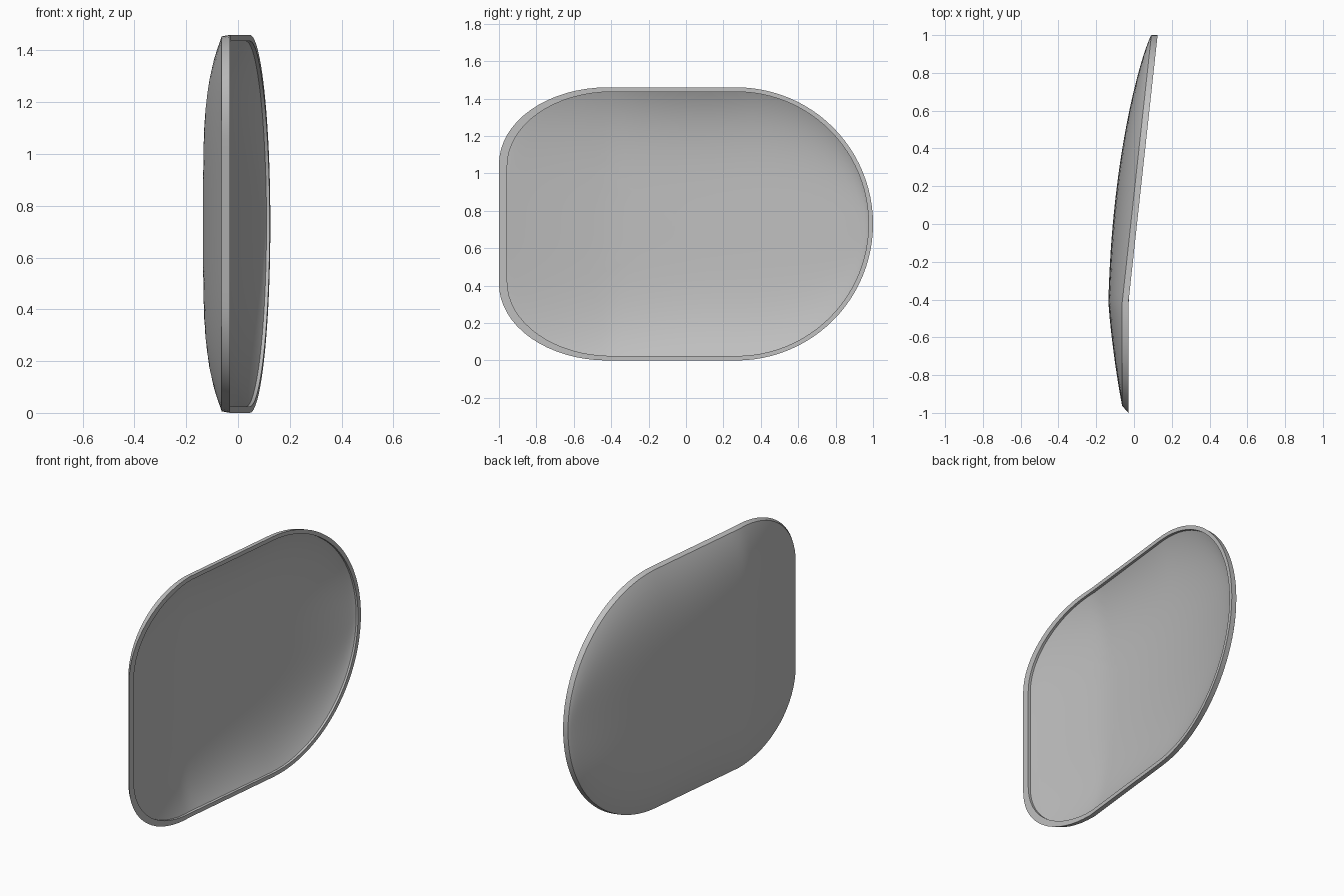
import bpy
import bmesh
from math import sin, cos, pi, sqrt

cube = bpy.data.objects.get("Cube")
if cube:
    bpy.data.objects.remove(cube, do_unlink=True)

HALF = 0.73            # half height, also the radius of the round end
FLAT = 0.32            # half height of the straight front edge
CORNER_Y = -0.42       # where the front corners meet the straight sides
ROUND_Y = 1 - HALF     # centre of the round end
CENTRE_Y = -0.05
WALL = 0.033           # depth of the outer edge band


def half_height(y):
    """Half height of the outline at y."""
    if y < CORNER_Y:
        t = (CORNER_Y - y) / (1 + CORNER_Y)
        return FLAT + (HALF - FLAT) * sqrt(max(0, 1 - t * t))
    t = max(0, y - ROUND_Y) / HALF
    return HALF * sqrt(max(0, 1 - t * t))


def rim_x(y):
    """Rim is flat at the front, then leans out towards the round end."""
    return -0.03 + 0.155 * max(0, y - CORNER_Y) / (1 - CORNER_Y)


def shell_x(y, z):
    """Bulging outer surface, with z measured from the middle."""
    y = max(-1, min(1, y))
    u = min(1, abs(z) / max(half_height(y), 0.001))
    depth = 0.095 * (1 + y) * (1 - y) ** 0.8
    return rim_x(y) - WALL - depth * (1 - u ** 4)


def make_outline():
    """Closed outline: straight front, two soft corners, one round end."""
    top = [(-1, FLAT * i / 6) for i in range(6)]
    top += [(CORNER_Y - (1 + CORNER_Y) * cos(pi / 2 * i / 16),
             FLAT + (HALF - FLAT) * sin(pi / 2 * i / 16)) for i in range(16)]
    top += [(CORNER_Y + (ROUND_Y - CORNER_Y) * i / 10, HALF) for i in range(10)]
    top += [(ROUND_Y + HALF * sin(pi / 2 * i / 24),
             HALF * cos(pi / 2 * i / 24)) for i in range(24)]
    return top + [(1, 0)] + [(y, -z) for y, z in reversed(top[1:])]


def outer_place(y, z):
    """The shell tucks in below the rim, most of all at the front."""
    tuck = 0.038 * max(0, (-y - 0.4) / 0.6) ** 2
    return y + tuck, z * 0.992


def inner_place(y, z):
    return 0.01 + y * 0.966, z * 0.967


outline = make_outline()
scales = [cos(pi / 2 * i / 16) for i in range(16)]
bm = bmesh.new()


def add_ring(points):
    return [bm.verts.new((x, y, z + HALF)) for x, y, z in points]


def shell_rings(place, lift):
    """Concentric rings from the edge inwards, plus the middle vertex."""
    rings = []
    for s in scales:
        pts = []
        for y, z in outline:
            y, z = CENTRE_Y + (y - CENTRE_Y) * s, z * s
            pts.append((shell_x(y, z) + lift, *place(y, z)))
        rings.append(add_ring(pts))
    middle = add_ring([(shell_x(CENTRE_Y, 0) + lift, *place(CENTRE_Y, 0))])[0]
    return rings, middle


def bridge(a, b):
    n = len(a)
    for i in range(n):
        j = (i + 1) % n
        bm.faces.new((a[i], a[j], b[j], b[i]))


def cap(ring, middle):
    for i in range(len(ring)):
        bm.faces.new((ring[i], ring[(i + 1) % len(ring)], middle))


# Outer shell, flat rim and hollow inside, joined as one closed skin
outer, outer_middle = shell_rings(outer_place, 0)
inner, inner_middle = shell_rings(inner_place, 0.018)
rim_outer = add_ring([(rim_x(y), y, z) for y, z in outline])
rim_inner = add_ring([(rim_x(inner_place(y, z)[0]), *inner_place(y, z))
                      for y, z in outline])
skin = [*reversed(outer), rim_outer, rim_inner, *inner]
for a, b in zip(skin, skin[1:]):
    bridge(a, b)
cap(outer[-1], outer_middle)
cap(inner[-1], inner_middle)
bmesh.ops.recalc_face_normals(bm, faces=bm.faces)

mesh = bpy.data.meshes.new("shallow_dish")
bm.to_mesh(mesh)
bm.free()
dish = bpy.data.objects.new("shallow_dish", mesh)
bpy.context.collection.objects.link(dish)

# Plain grey material
grey = bpy.data.materials.new("plain_grey")
grey.use_nodes = True
colour = (0.52, 0.52, 0.52, 1)
grey.diffuse_color = colour
for node in grey.node_tree.nodes:
    if node.type == 'BSDF_PRINCIPLED':
        node.inputs["Base Color"].default_value = colour
mesh.materials.append(grey)

# Smooth surfaces with crisp rim edges
bpy.ops.object.select_all(action='DESELECT')
dish.select_set(True)
bpy.context.view_layer.objects.active = dish
bpy.ops.object.shade_smooth_by_angle(angle=pi / 6)
